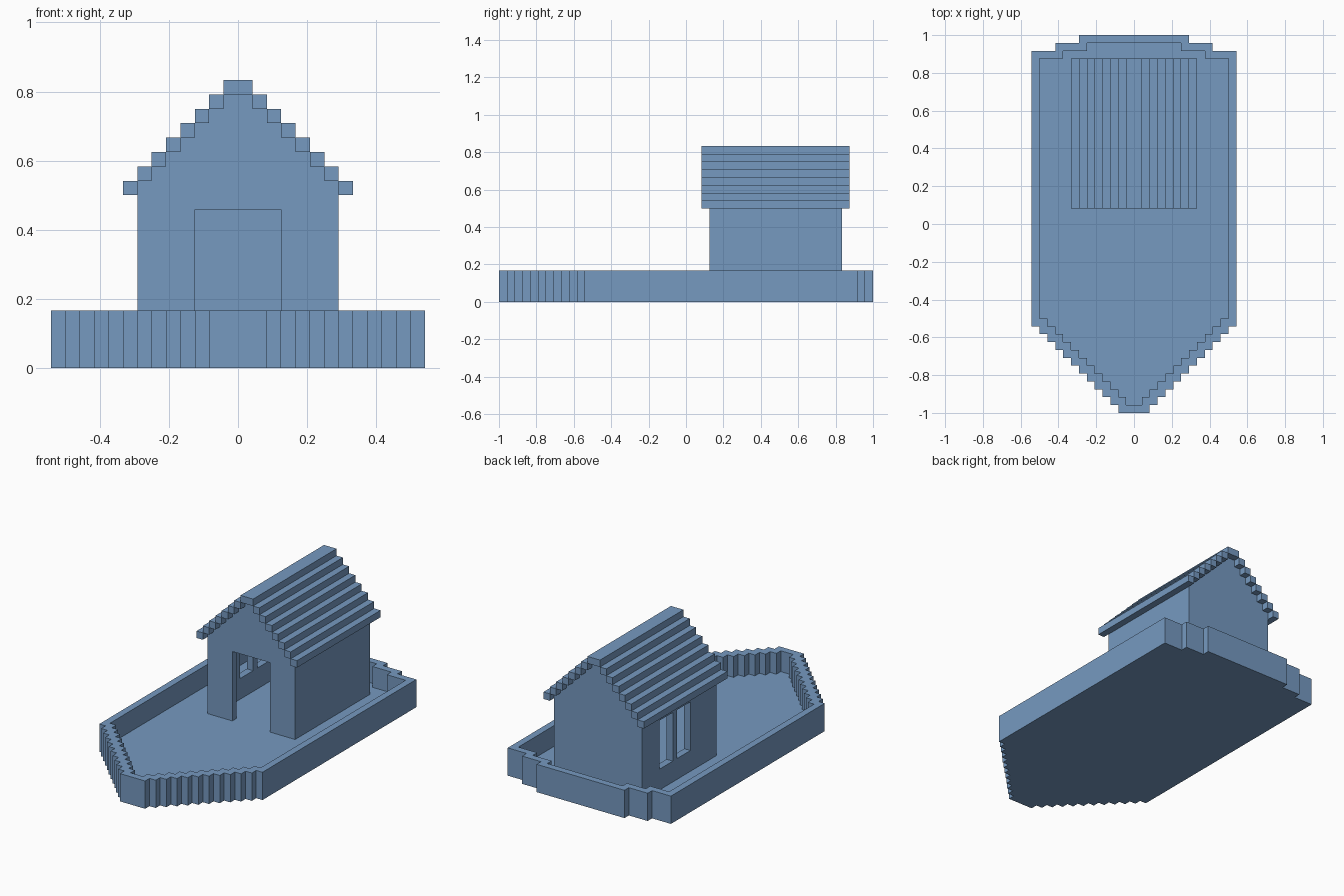
import bpy, bmesh
from mathutils import Vector

cube = bpy.data.objects.get("Cube")
if cube:
    bpy.data.objects.remove(cube, do_unlink=True)

U = 1 / 24  # one block; all sizes below are in blocks

blue = bpy.data.materials.new("soft_blue")
blue.use_nodes = True
COLOUR = (0.18, 0.32, 0.53, 1)
blue.diffuse_color = COLOUR
blue.node_tree.nodes["Principled BSDF"].inputs["Base Color"].default_value = COLOUR


def finish(name, bm):
    """Turn a bmesh in block units into a flat-shaded object."""
    bmesh.ops.recalc_face_normals(bm, faces=bm.faces[:])
    bmesh.ops.scale(bm, vec=(U, U, U), verts=bm.verts[:])
    mesh = bpy.data.meshes.new(name)
    bm.to_mesh(mesh)
    bm.free()
    mesh.materials.append(blue)
    obj = bpy.data.objects.new(name, mesh)
    bpy.context.collection.objects.link(obj)
    return obj


def extrude(bm, offset):
    """Thicken the flat sheet in bm by the given offset."""
    result = bmesh.ops.extrude_face_region(bm, geom=bm.faces[:], use_keep_orig=True)
    moved = [g for g in result["geom"] if isinstance(g, bmesh.types.BMVert)]
    bmesh.ops.translate(bm, vec=Vector(offset), verts=moved)


def prism(name, points, offset):
    bm = bmesh.new()
    bm.faces.new([bm.verts.new(p) for p in points])
    extrude(bm, offset)
    return finish(name, bm)


def box(name, x0, x1, y0, y1, z0, z1):
    return prism(name, [(x0, y0, z0), (x1, y0, z0), (x1, y1, z0), (x0, y1, z0)],
                 (0, 0, z1 - z0))


# Hull: stepped outline, pointed bow, shallow stepped stern
def hull_outline(inset):
    half = []
    for k in range(11):
        half += [(2 + k, -24 + k), (2 + k, -23 + k)]
    half += [(13, -13), (13, 22), (10, 22), (10, 23), (7, 23), (7, 24)]
    bow_count = 24
    half = [(x - inset, y + (inset if i < bow_count - 1 else -inset))
            for i, (x, y) in enumerate(half)]
    return half + [(-x, y) for x, y in reversed(half)]


bm = bmesh.new()
loops = [[bm.verts.new((x, y, z)) for x, y in hull_outline(inset)]
         for inset, z in ((0, 0), (0, 4), (1, 4), (1, 1))]
n = len(loops[0])
for a, b in zip(loops, loops[1:]):
    for i in range(n):
        j = (i + 1) % n
        bm.faces.new((a[i], a[j], b[j], b[i]))
bm.faces.new(loops[0])   # underside
bm.faces.new(loops[-1])  # deck
finish("hull", bm)

# Gable walls: stepped top, with a doorway in the front one
steps = []
for i in range(7):
    steps += [(7 - i, 13 + i), (6 - i, 13 + i)]
steps = steps[:-1]
top = steps + [(-x, z) for x, z in reversed(steps)]
doorway = [(-3, 1), (-3, 11), (3, 11), (3, 1)]
for name, y, notch in (("front_gable_wall", 3, doorway), ("back_gable_wall", 19, [])):
    outline = [(7, 1)] + top + [(-7, 1)] + notch
    prism(name, [(x, y, z) for x, z in outline], (0, 1, 0))

# Side walls: plain on the left, a pair of windows on the right
box("left_wall", 6, 7, 4, 19, 1, 13)

ys, zs = (4, 9, 12, 13, 16, 19), (1, 4, 11, 13)
windows = {(1, 1), (3, 1)}
bm = bmesh.new()
grid = [[bm.verts.new((-7, y, z)) for z in zs] for y in ys]
for i in range(len(ys) - 1):
    for j in range(len(zs) - 1):
        if (i, j) not in windows:
            bm.faces.new((grid[i][j], grid[i + 1][j], grid[i + 1][j + 1], grid[i][j + 1]))
extrude(bm, (1, 0, 0))
finish("right_wall_with_windows", bm)

# Roof: one long board per step on each side, and a ridge board
for i in range(7):
    box(f"left_roof_board_{i + 1}", 7 - i, 8 - i, 2, 21, 12 + i, 13 + i)
    box(f"right_roof_board_{i + 1}", i - 8, i - 7, 2, 21, 12 + i, 13 + i)
box("ridge_board", -1, 1, 2, 21, 19, 20)
